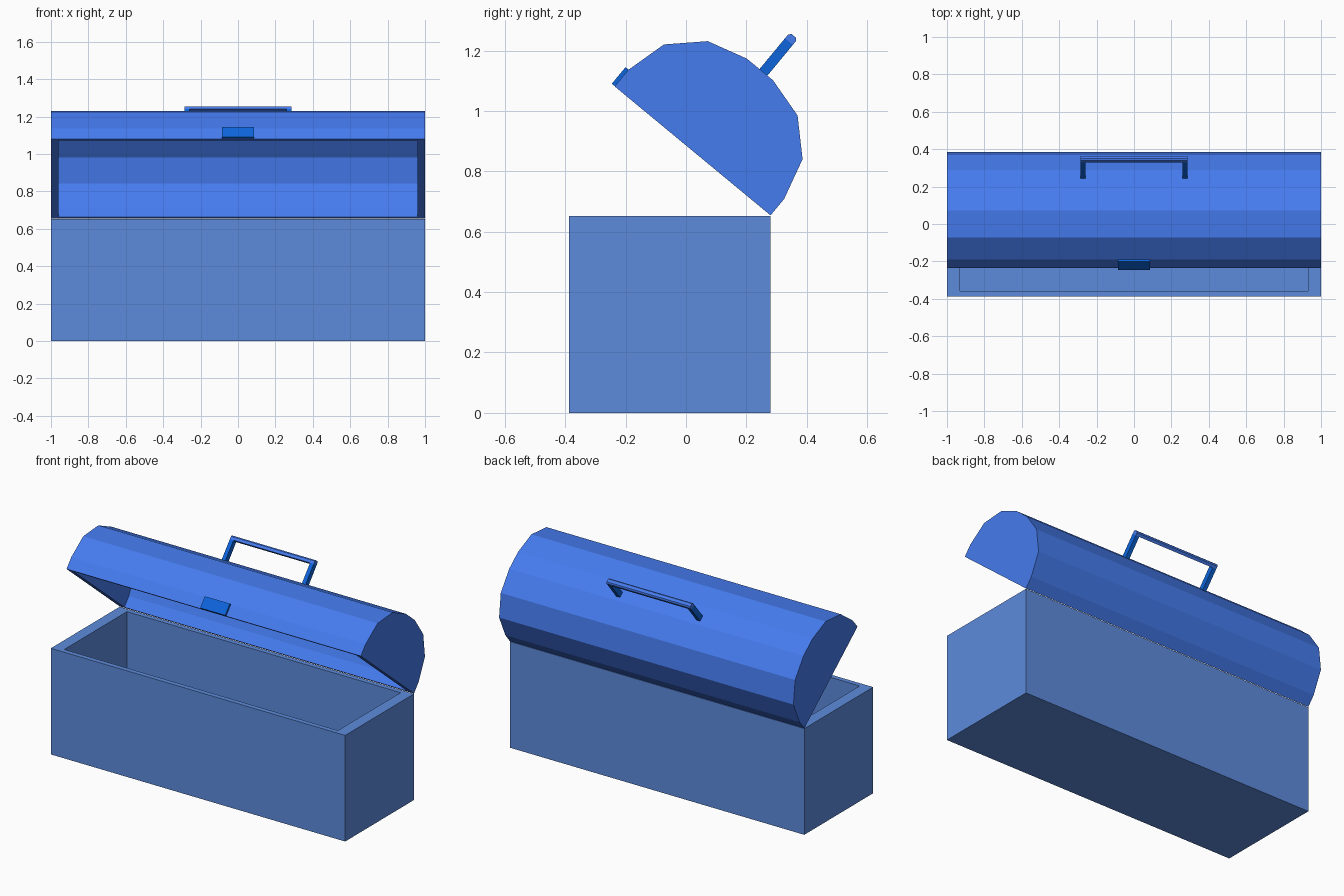
import bpy, bmesh, math

if "Cube" in bpy.data.objects:
    bpy.data.objects.remove(bpy.data.objects["Cube"])

TILT = math.radians(-39.6)      # opening angle of the lid
HINGE = (0, 0.28, 0.654)


def material(name, color):
    m = bpy.data.materials.new(name)
    m.diffuse_color = (*color, 1)
    m.use_nodes = True
    m.node_tree.nodes["Principled BSDF"].inputs["Base Color"].default_value = m.diffuse_color
    return m


BODY = material("body_blue", (0.11, 0.26, 0.72))
LID = material("lid_blue", (0.06, 0.20, 0.86))
TRIM = material("trim_blue", (0.004, 0.13, 0.72))


def finish(bm, name, mat, on_lid=False):
    bmesh.ops.recalc_face_normals(bm, faces=bm.faces[:])
    me = bpy.data.meshes.new(name)
    bm.to_mesh(me)
    bm.free()
    ob = bpy.data.objects.new(name, me)
    bpy.context.collection.objects.link(ob)
    me.materials.append(mat)
    if on_lid:
        ob.location = HINGE
        ob.rotation_euler.x = TILT
    return ob


def trough(name, outer, inner, half_out, half_in, mat, on_lid=False):
    """Hollow shell along x; the (y, z) profile is open from last to first point."""
    bm = bmesh.new()

    def sweep(profile, half):
        a, b = [[bm.verts.new((x, y, z)) for y, z in profile] for x in (-half, half)]
        bm.faces.new(a)
        bm.faces.new(b)
        for i in range(len(a) - 1):
            bm.faces.new((a[i], a[i + 1], b[i + 1], b[i]))
        return a[0], a[-1], b[-1], b[0]

    o, n = sweep(outer, half_out), sweep(inner, half_in)
    for i in range(4):          # rim around the opening
        j = (i + 1) % 4
        bm.faces.new((o[i], o[j], n[j], n[i]))
    return finish(bm, name, mat, on_lid)


def prism(name, points, x0, x1, mat, on_lid=True):
    """Solid (y, z) profile extruded from x0 to x1."""
    bm = bmesh.new()
    f = bm.faces.new([bm.verts.new((x0, y, z)) for y, z in points])
    ext = bmesh.ops.extrude_face_region(bm, geom=[f], use_keep_orig=True)
    for v in ext["geom"]:
        if isinstance(v, bmesh.types.BMVert):
            v.co.x = x1
    return finish(bm, name, mat, on_lid)


# Open box
trough("box_body",
       [(-0.388, 0.652), (-0.388, 0), (0.28, 0), (0.28, 0.652)],
       [(-0.358, 0.652), (-0.358, 0.03), (0.25, 0.03), (0.25, 0.652)],
       1.0, 0.93, BODY)

# Domed lid, in closed position relative to the hinge
half = [(0.335, 0), (0.335, 0.071), (0.298, 0.211), (0.193, 0.312), (0.056, 0.35)]


def dome(t):
    arc = [(y * (1 - t / 0.335), z * (1 - t / 0.35)) for y, z in half]
    arc += [(-y, z) for y, z in reversed(arc)]
    return [(y - 0.335, z) for y, z in arc]


trough("lid", dome(0), dome(0.015), 1.0, 0.96, LID, True)

# Latch plate on the front rim of the lid
prism("latch", [(-0.668, 0.001), (-0.683, 0.001), (-0.683, 0.072), (-0.668, 0.072)],
      -0.085, 0.085, TRIM)

# Carrying handle: two legs and a chamfered bar
c, w, low, mid, top = -0.32, 0.017, 0.345, 0.482, 0.507
for side, s in (("left", -1), ("right", 1)):
    prism("handle_leg_" + side, [(c - w, low), (c + w, low), (c + w, mid), (c - w, mid)],
          s * 0.26, s * 0.285, TRIM)
prism("handle_bar",
      [(c - w, mid), (c + w, mid), (c + w, top - 0.008), (c + w - 0.008, top),
       (c - w + 0.008, top), (c - w, top - 0.008)],
      -0.285, 0.285, LID)
